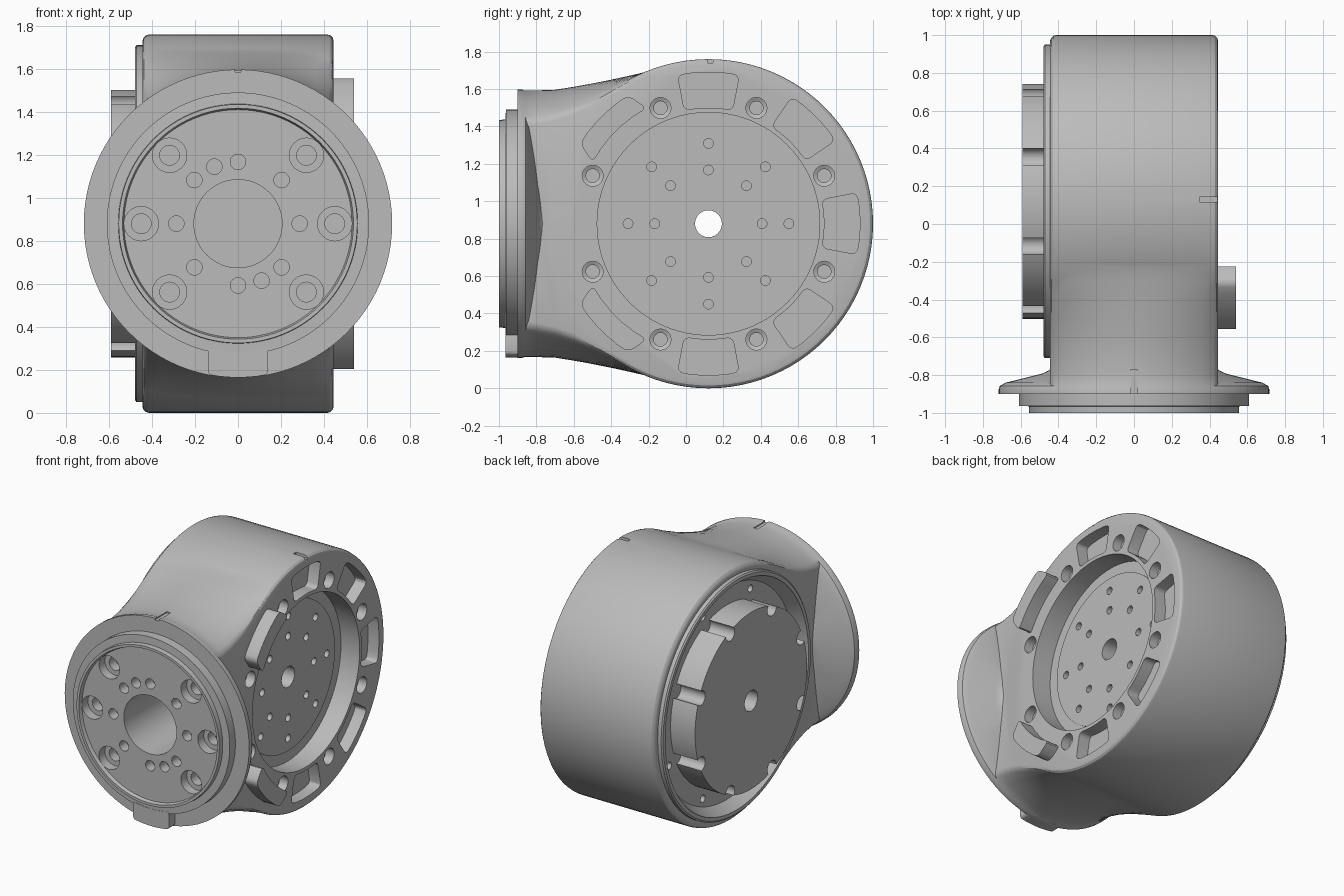
import bpy, bmesh, math
from mathutils import Matrix, Vector

if "Cube" in bpy.data.objects:
    bpy.data.objects.remove(bpy.data.objects["Cube"])

CY, CZ = 0.12, 0.88            # drum axis (along x); front axis (along y) is at x=0, z=CZ
metal = bpy.data.materials.new("grey_metal")
metal.diffuse_color = (0.5, 0.5, 0.5, 1)
metal.use_nodes = True
metal.node_tree.nodes["Principled BSDF"].inputs["Base Color"].default_value = metal.diffuse_color


def place(axis, a, u, v):
    """Point at distance a along the axis, with offsets u, v across it."""
    return (a, CY + u, CZ + v) if axis == 'X' else (u, a, CZ + v)


def finish(name, bm):
    bmesh.ops.recalc_face_normals(bm, faces=bm.faces)
    me = bpy.data.meshes.new(name)
    bm.to_mesh(me)
    bm.free()
    me.materials.append(metal)
    ob = bpy.data.objects.new(name, me)
    bpy.context.collection.objects.link(ob)
    return ob


def lathe(name, profile, axis, u=0, v=0, segs=32):
    """Revolve (radius, position) points around an axis offset by u, v."""
    bm = bmesh.new()
    rings = []
    for r, a in profile:
        n = segs if r > 0 else 1
        rings.append([bm.verts.new(place(axis, a, u + r * math.cos(2 * math.pi * i / segs),
                                         v + r * math.sin(2 * math.pi * i / segs)))
                      for i in range(n)])
    for p, q in zip(rings, rings[1:]):
        if len(p) == 1:
            bm.faces.new(q)
        elif len(q) == 1:
            bm.faces.new(p)
        else:
            for i in range(segs):
                j = (i + 1) % segs
                bm.faces.new((p[i], p[j], q[j], q[i]))
    return finish(name, bm)


def hole(axis, r, a0, a1, u=0, v=0, segs=24):
    return lathe("hole_cutter", [(0, a0), (r, a0), (r, a1), (0, a1)], axis, u, v, segs)


def sector(name, axis, a0, a1, r0, r1, mid, half0, half1, bevel):
    """Rounded ring-sector block."""
    n = 6
    pts = []
    for r, h, s in ((r0, half0, 1), (r1, half1, -1)):
        for i in range(n):
            t = math.radians(mid + s * h * (2 * i / (n - 1) - 1))
            pts.append((r * math.cos(t), r * math.sin(t)))
    bm = bmesh.new()
    lo = [bm.verts.new(place(axis, a0, *p)) for p in pts]
    hi = [bm.verts.new(place(axis, a1, *p)) for p in pts]
    bm.faces.new(lo)
    bm.faces.new(hi)
    for i in range(2 * n):
        j = (i + 1) % (2 * n)
        bm.faces.new((lo[i], lo[j], hi[j], hi[i]))
    corners = [bm.edges.get((lo[i], hi[i])) for i in (0, n - 1, n, 2 * n - 1)]
    bmesh.ops.bevel(bm, geom=corners, offset=bevel, segments=3, affect='EDGES', profile=0.5)
    return finish(name, bm)


def box(center, size):
    bm = bmesh.new()
    bmesh.ops.create_cube(bm, size=1, matrix=Matrix.Translation(Vector(center)) @ Matrix.Diagonal((*size, 1)))
    return finish("slot_cutter", bm)


def combine(target, tools, op):
    """Join the tools, apply one boolean and delete the tools."""
    bpy.ops.object.select_all(action='DESELECT')
    for t in tools:
        t.select_set(True)
    bpy.context.view_layer.objects.active = tools[0]
    if len(tools) > 1:
        bpy.ops.object.join()
    mod = target.modifiers.new("cut", 'BOOLEAN')
    mod.operation, mod.solver, mod.object = op, 'EXACT', tools[0]
    bpy.context.view_layer.objects.active = target
    bpy.ops.object.modifier_apply(modifier=mod.name)
    bpy.data.objects.remove(tools[0])


def polar(r, deg):
    return r * math.cos(math.radians(deg)), r * math.sin(math.radians(deg))


# Drum with rounded rims and a raised lip on its left side
body = lathe("housing", [(0, -.48), (.82, -.48), (.83, -.472), (.83, -.445), (.85, -.445), (.865, -.439),
                         (.876, -.428), (.88, -.413), (.88, .415), (.876, .43), (.865, .441), (.85, .445),
                         (0, .445)], 'X', segs=96)

# Neck: arched section at the front blending into the drum
Y = [-.88, -.8, -.7, -.6, -.5, -.4, -.3, -.2, -.1]
EDGE = [.555, .555, .575, .61, .655, .713, .768, .812, .842]
CROWN = [.713, .713, .716, .732, .75, .77, .792, .815, .842]
X = [-.444, -.438, -.42] + [i * .06 for i in range(-6, 7)] + [.42, .438, .444]
bm = bmesh.new()
rings = []
for y, he, hc in zip(Y, EDGE, CROWN):
    half = []
    for x in X:
        f = (math.sqrt(.713 ** 2 - x * x) - .558) / (.713 - .558)
        drop = {.444: .025, .438: .008}.get(abs(x), 0)
        half.append((x, he + (hc - he) * f - drop))
    ring = [(x, y, CZ + h) for x, h in half] + [(x, y, CZ - h) for x, h in reversed(half)]
    rings.append([bm.verts.new(p) for p in ring])
bm.faces.new(rings[0])
bm.faces.new(rings[-1])
for p, q in zip(rings, rings[1:]):
    for i in range(len(p)):
        j = (i + 1) % len(p)
        bm.faces.new((p[i], p[j], q[j], q[i]))
combine(body, [finish("neck", bm)], 'UNION')

# Front flange with stepped rings, and its lower tab
combine(body, [lathe("flange", [(0, -.7), (.42, -.74), (.45, -.775), (.49, -.793), (.68, -.84), (.71, -.857),
                                (.717, -.875), (.717, -.9), (.61, -.9), (.61, -.963), (.557, -.965),
                                (.555, -1), (.537, -1), (.53, -.975), (0, -.975)], 'Y', segs=96)], 'UNION')
combine(body, [sector("tab", 'Y', -.965, -.87, .595, .7155, 270, 13.5, 11.3, .02)], 'UNION')

# Recesses on both sides, pockets, screw holes, index slots and front holes
cuts = [lathe("right_recess", [(0, .6), (.595, .6), (.595, .30), (.51, .30), (.51, .2), (0, .2)], 'X', segs=96),
        lathe("left_recess", [(0, -.6), (.795, -.6), (.795, -.475), (.745, -.40), (0, -.40)], 'X', segs=96),
        box((.41, .13, 1.77), (.12, .03, .06)),
        box((0, -.84, 1.62), (.03, .14, .07)),
        hole('Y', .205, -1.1, -.5, segs=48)]
for k in range(8):
    u, v = polar(.67, 22.5 + 45 * k)
    cuts.append(lathe("screw_cutter", [(0, .5), (.056, .5), (.056, .38), (.036, .37), (.036, .3), (0, .3)],
                      'X', u, v, 24))
for ang in (0, 45, 90, 270, 315):
    cuts.append(sector("pocket_cutter", 'X', .36, .5, .62, .81, ang, 12, 11.7, .03))
for ang in (0, 45, 135, 180, 225, 315):
    u, v = polar(.45, ang)
    cuts.append(lathe("bolt_cutter", [(0, -1.1), (.08, -1.1), (.08, -.91), (.046, -.91), (.046, -.84), (0, -.84)],
                      'Y', u, v, 24))
for ang in [45 * k for k in range(8)] + [112.5, 292.5]:
    cuts.append(hole('Y', .036, -1.1, -.9, *polar(.287, ang)))
combine(body, cuts, 'DIFFERENCE')
combine(body, [hole('X', .072, -.7, .7)] +
        [hole('X', .025, -.5, -.36, *polar(.69, 22.5 + 45 * k), 16) for k in range(8)], 'DIFFERENCE')

# Right output plate with two circles of holes
plate = lathe("output_plate", [(0, .195), (.52, .195), (.52, .306), (0, .306)], 'X', segs=96)
combine(plate, [hole('X', .072, 0, .5)] +
        [hole('X', .026, .25, .5, *polar(r, 45 * k), 16) for r in (.43, .287) for k in range(8)], 'DIFFERENCE')

# Left hub with notched rim
hub = lathe("rear_hub", [(0, -.39), (.622, -.39), (.622, -.59), (0, -.59)], 'X', segs=96)
combine(hub, [hole('X', .072, -.7, -.2)] +
        [hole('X', .05, -.7, -.2, *polar(.605, 22.5 + 45 * k)) for k in range(8)], 'DIFFERENCE')

# Two raised stop pads on the right side
pads = [sector(n, 'X', .40, .54, .70, .81, a, 17, 13, .03)
        for n, a in (("upper_stop_pad", 135), ("lower_stop_pad", 225))]

bpy.ops.object.select_all(action='DESELECT')
for ob in [body, plate, hub] + pads:
    ob.select_set(True)
bpy.context.view_layer.objects.active = body
bpy.ops.object.shade_smooth_by_angle(angle=math.radians(30))
